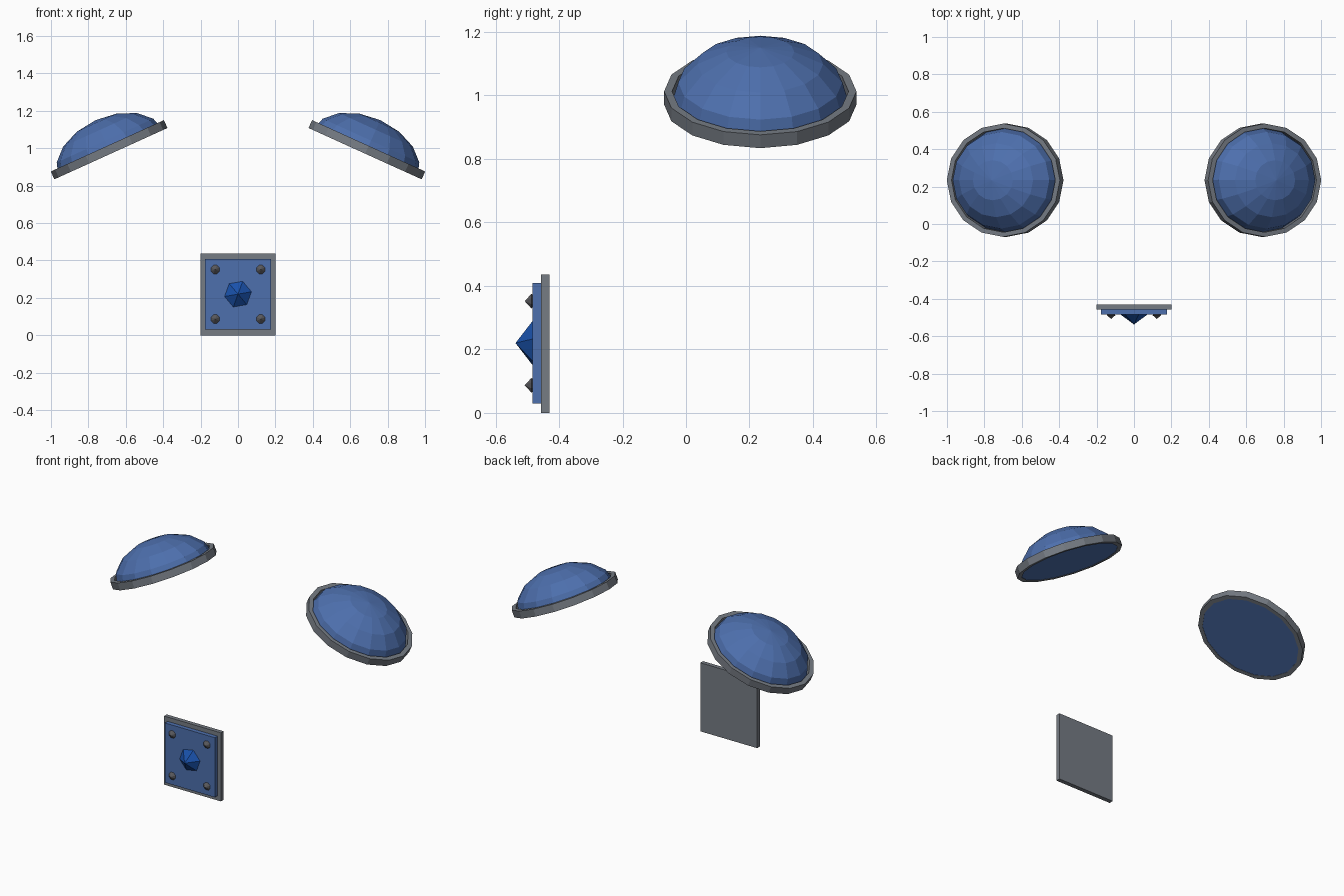
import bpy, bmesh
from math import radians, sin, cos, pi
from mathutils import Matrix, Vector

if "Cube" in bpy.data.objects:
    bpy.data.objects.remove(bpy.data.objects["Cube"])


def material(name, color):
    m = bpy.data.materials.new(name)
    m.diffuse_color = (*color, 1)
    m.use_nodes = True
    m.node_tree.nodes["Principled BSDF"].inputs["Base Color"].default_value = m.diffuse_color
    return m


BLUE = material("blue_paint", (0.075, 0.16, 0.42))
GEM = material("gem_blue", (0.01, 0.085, 0.42))
STEEL = material("steel", (0.18, 0.2, 0.23))
DARK = material("dark_steel", (0.1, 0.1, 0.11))


def finish(name, bm, mat, matrix=Matrix()):
    bm.transform(matrix)
    bmesh.ops.recalc_face_normals(bm, faces=bm.faces)
    me = bpy.data.meshes.new(name)
    bm.to_mesh(me)
    bm.free()
    me.materials.append(mat)
    ob = bpy.data.objects.new(name, me)
    bpy.context.collection.objects.link(ob)
    return ob


def box(name, lo, hi, mat):
    bm = bmesh.new()
    bmesh.ops.create_cube(bm, size=1)
    lo, hi = Vector(lo), Vector(hi)
    finish(name, bm, mat, Matrix.Translation((lo + hi) / 2) @ Matrix.Diagonal((*(hi - lo), 1)))


def spike(name, x, z, y_base, profile, sides, turn, mat):
    """Faceted stud pointing to -y; profile lists (radius, height), last is the tip."""
    lathe(name, profile, sides, mat, Matrix.Translation((x, y_base, z))
          @ Matrix.Rotation(radians(90), 4, 'X') @ Matrix.Rotation(radians(turn), 4, 'Z'))


def lathe(name, profile, sides, mat, matrix, closed=False):
    """Revolve (radius, height) points; closed joins last to first, else the ends are capped."""
    bm = bmesh.new()
    rings = []
    for r, h in profile:
        if r == 0:
            rings.append([bm.verts.new((0, 0, h))] * sides)
        else:
            rings.append([bm.verts.new((r * cos(2 * pi * i / sides), r * sin(2 * pi * i / sides), h))
                          for i in range(sides)])
    pairs = list(zip(rings, rings[1:])) + ([(rings[-1], rings[0])] if closed else [])
    for a, b in pairs:
        for i in range(sides):
            j = (i + 1) % sides
            bm.faces.new(list(dict.fromkeys((a[i], a[j], b[j], b[i]))))
    if not closed:
        bm.faces.new(rings[0][::-1])
    return finish(name, bm, mat, matrix)


# Belt buckle: backing plate, raised panel, gem and corner rivets
box("buckle_plate", (-0.2, -0.457, 0), (0.2, -0.43, 0.436), STEEL)
box("buckle_panel", (-0.176, -0.484, 0.03), (0.176, -0.457, 0.409), BLUE)
spike("buckle_gem", 0, 0.22, -0.484, [(0.073, 0), (0, 0.053)], 6, 10, GEM)
for sx in (-1, 1):
    for z in (0.087, 0.352):
        spike("buckle_rivet", sx * 0.122, z, -0.484,
              [(0.022, 0), (0.025, 0.003), (0, 0.024)], 8, 22.5, DARK)

# Shoulder guards: faceted dome in a rim, tilted outwards on each side
R, H = 0.28, 0.195
dome = [(R * cos(radians(a)), -0.021 + H * sin(radians(a))) for a in (0, 22.5, 45, 67.5)]
dome.append((0, -0.021 + H))
rim = [(0.303, -0.023), (0.303, 0.023), (0.278, 0.023), (0.278, -0.023)]
for side, sx in (("left", -1), ("right", 1)):
    place = (Matrix.Translation((sx * 0.689, 0.234, 0.992))
             @ Matrix.Rotation(radians(sx * 24.4), 4, 'Y') @ Matrix.Diagonal((1.096, 1, 1, 1)))
    lathe(side + "_shoulder_dome", dome, 16, BLUE, place)
    lathe(side + "_shoulder_rim", rim, 16, STEEL, place, closed=True)
